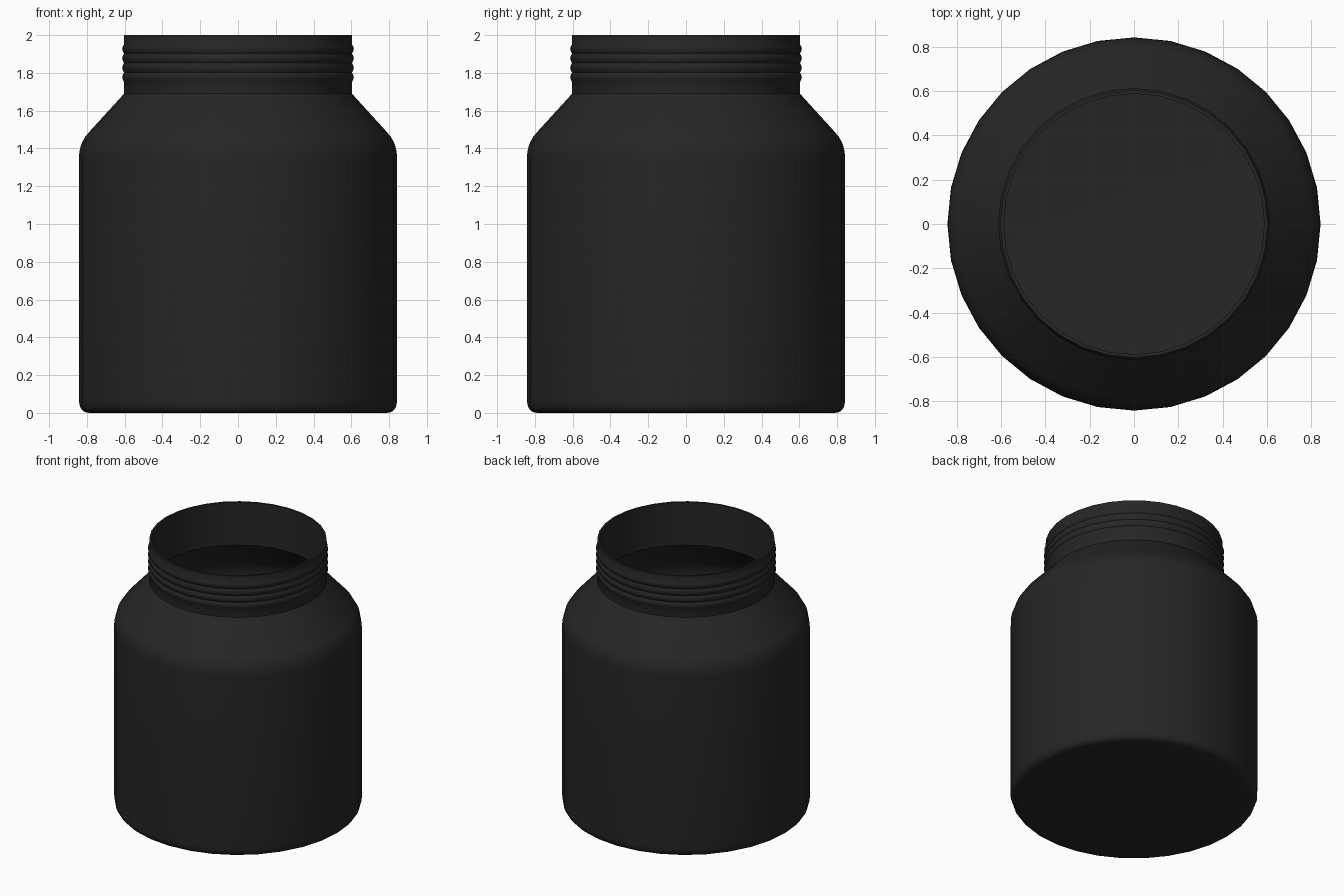
import bpy, bmesh, math
from mathutils import Vector

cube = bpy.data.objects.get("Cube")
if cube:
    bpy.data.objects.remove(cube, do_unlink=True)

SIDES = 32
BODY_R, NECK_R, WALL = 0.842, 0.603, 0.015


def make_material(name, value):
    mat = bpy.data.materials.new(name)
    mat.use_nodes = True
    colour = (value, value, value, 1)
    mat.diffuse_color = colour
    mat.node_tree.nodes["Principled BSDF"].inputs["Base Color"].default_value = colour
    return mat


def bend(start, corner, end, steps=5):
    """Rounded corner as a quadratic curve of (radius, height) points."""
    a, b, c = Vector(start), Vector(corner), Vector(end)
    ts = [i / steps for i in range(steps + 1)]
    return [tuple(a * (1 - t) ** 2 + b * 2 * t * (1 - t) + c * t * t) for t in ts]


def lathe(name, profile, mat):
    """Spin a (radius, height) profile about the z axis."""
    bm = bmesh.new()
    verts = [bm.verts.new((r, 0, z)) for r, z in profile]
    edges = [bm.edges.new(pair) for pair in zip(verts, verts[1:])]
    bmesh.ops.spin(bm, geom=verts + edges, cent=(0, 0, 0), axis=(0, 0, 1),
                   angle=math.tau, steps=SIDES, use_merge=True)
    bmesh.ops.remove_doubles(bm, verts=bm.verts, dist=0.0003)
    bmesh.ops.recalc_face_normals(bm, faces=bm.faces)
    mesh = bpy.data.meshes.new(name)
    bm.to_mesh(mesh)
    bm.free()
    mesh.materials.append(mat)
    obj = bpy.data.objects.new(name, mesh)
    bpy.context.collection.objects.link(obj)
    bpy.ops.object.select_all(action="DESELECT")
    obj.select_set(True)
    bpy.context.view_layer.objects.active = obj
    bpy.ops.object.shade_smooth_by_angle(angle=math.radians(32))
    return obj


# Outer base, body and shoulder
outside = [(0, 0)]
outside += bend((0.785, 0), (BODY_R, 0), (BODY_R, 0.07))
outside += bend((BODY_R, 1.35), (BODY_R, 1.43), (0.79, 1.485))
outside.append((NECK_R, 1.69))

# Screw ridges round the neck
RIDGES, LOW, HIGH = 4, 1.752, 1.952
pitch = (HIGH - LOW) / RIDGES
outside.append((NECK_R, LOW))
for i in range(RIDGES):
    for t in (0.25, 0.5, 0.75, 1):
        bulge = 0.01 * math.sin(math.pi * t)
        outside.append((NECK_R + bulge, LOW + pitch * (i + t)))

# Rim, then the hollow inside down to the floor
inner_r = BODY_R - WALL
inside = [(NECK_R, 2), (NECK_R - WALL, 2), (NECK_R - WALL, 1.68)]
inside += bend((0.78, 1.475), (inner_r, 1.42), (inner_r, 1.35))
inside += bend((inner_r, 0.075), (inner_r, WALL), (0.78, WALL))
inside.append((0, WALL))

lathe("jar", outside + inside, make_material("black plastic", 0.019))
